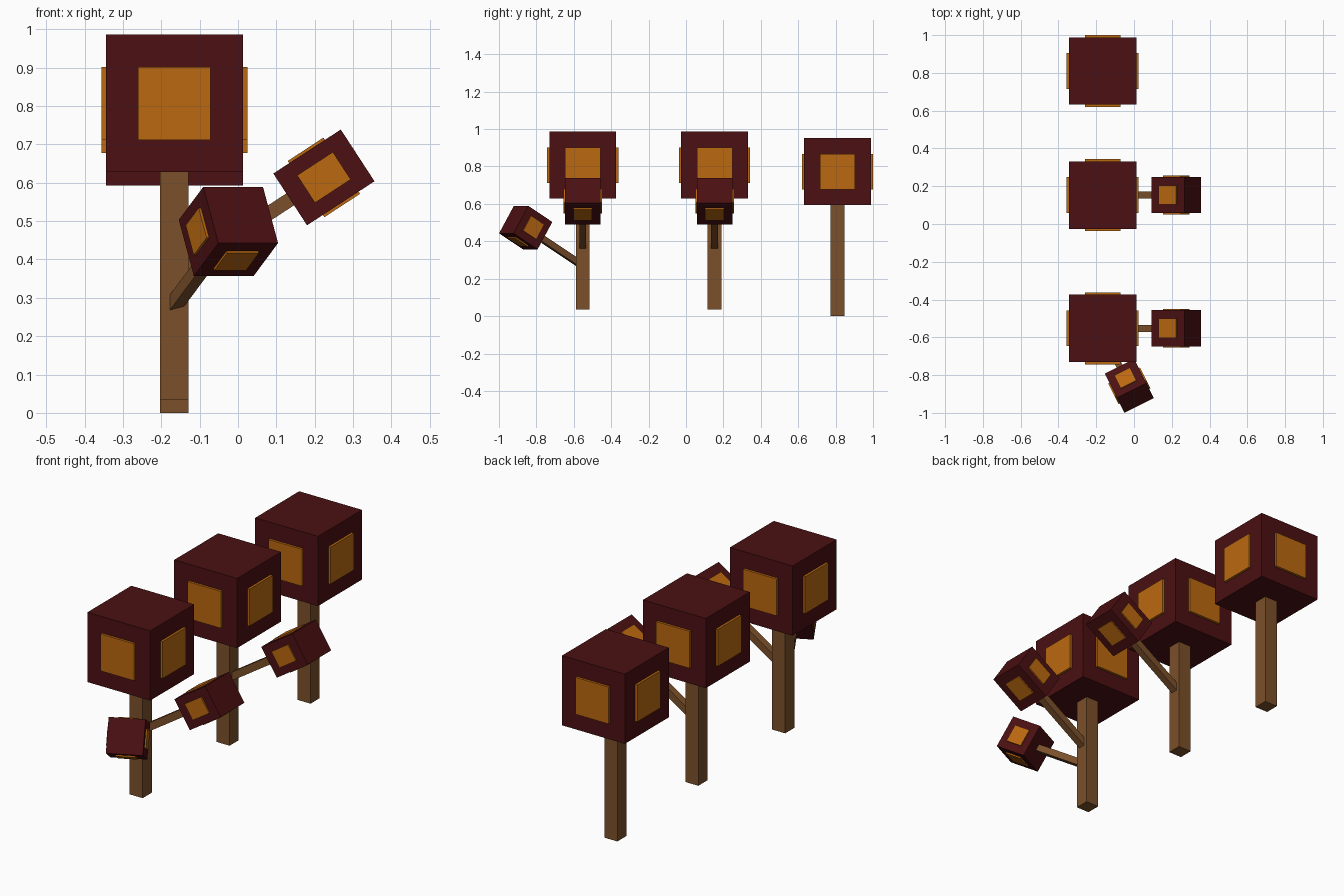
import bpy, bmesh
from math import radians
from mathutils import Matrix, Vector

if "Cube" in bpy.data.objects:
    bpy.data.objects.remove(bpy.data.objects["Cube"])


def material(name, rgb):
    m = bpy.data.materials.new(name)
    m.diffuse_color = (*rgb, 1)
    m.use_nodes = True
    m.node_tree.nodes["Principled BSDF"].inputs["Base Color"].default_value = m.diffuse_color
    return m


BARK = material("bark", (0.20, 0.08, 0.024))
LEAF = material("dark_red_leaves", (0.07, 0.005, 0.006))
GLOW = material("orange_patch", (0.50, 0.14, 0.005))


def box(name, frame, centre, size, mat):
    """Box of a given size, placed at a local centre inside a frame."""
    bm = bmesh.new()
    bmesh.ops.create_cube(bm, size=1, matrix=Matrix.Translation(centre)
                          @ Matrix.Diagonal((*size, 1)))
    mesh = bpy.data.meshes.new(name)
    bm.to_mesh(mesh)
    bm.free()
    mesh.materials.append(mat)
    ob = bpy.data.objects.new(name, mesh)
    ob.matrix_world = frame
    bpy.context.collection.objects.link(ob)


def foliage(name, frame, size, proud):
    """Leaf block with a raised patch on its four sides (not on local z ends)."""
    sx, sy, sz = size
    box(name + "_leaves", frame, (0, 0, 0), size, LEAF)
    k, depth = 0.53, 0.03
    for i, s in enumerate((-1, 1)):
        off = proud - depth / 2
        box(f"{name}_patch_x{i}", frame, (s * (sx / 2 + off), 0, 0),
            (depth, sy * k, sz * k), GLOW)
        box(f"{name}_patch_y{i}", frame, (0, s * (sy / 2 + off), 0),
            (sx * k, depth, sz * k), GLOW)


def branch(name, centre, azimuth, tilt, size, length, thick):
    """Tilted twig ending in a small leaf block; local z runs along the twig."""
    frame = (Matrix.Translation(centre) @ Matrix.Rotation(radians(azimuth), 4, 'Z')
             @ Matrix.Rotation(radians(90 - tilt), 4, 'Y'))
    foliage(name, frame, size, 0.007)
    box(name + "_twig", frame, (0, 0, -length / 2), (thick, thick, length), BARK)


# Trunks and main crowns: (name, y, base height)
X = -0.166
for name, y, base in (("front_tree", -0.552, 0.035),
                      ("middle_tree", 0.153, 0.035),
                      ("back_tree", 0.81, 0.0)):
    at = Matrix.Translation((X, y, base))
    box(name + "_trunk", at, (0, 0, 0.305), (0.074, 0.074, 0.61), BARK)
    foliage(name, at @ Matrix.Translation((0, 0, 0.772)), (0.357, 0.357, 0.358), 0.012)

# Side branches on the front and middle trees
for name, y in (("front_tree_side_branch", -0.552), ("middle_tree_side_branch", 0.153)):
    branch(name, (0.224, y, 0.614), 0, 33.1, (0.161, 0.191, 0.21), 0.455, 0.037)

# Lower branch reaching forward on the front tree
branch("front_tree_low_branch", (-0.025, -0.857, 0.473), -63.5, 31,
       (0.171, 0.174, 0.167), 0.38, 0.034)
